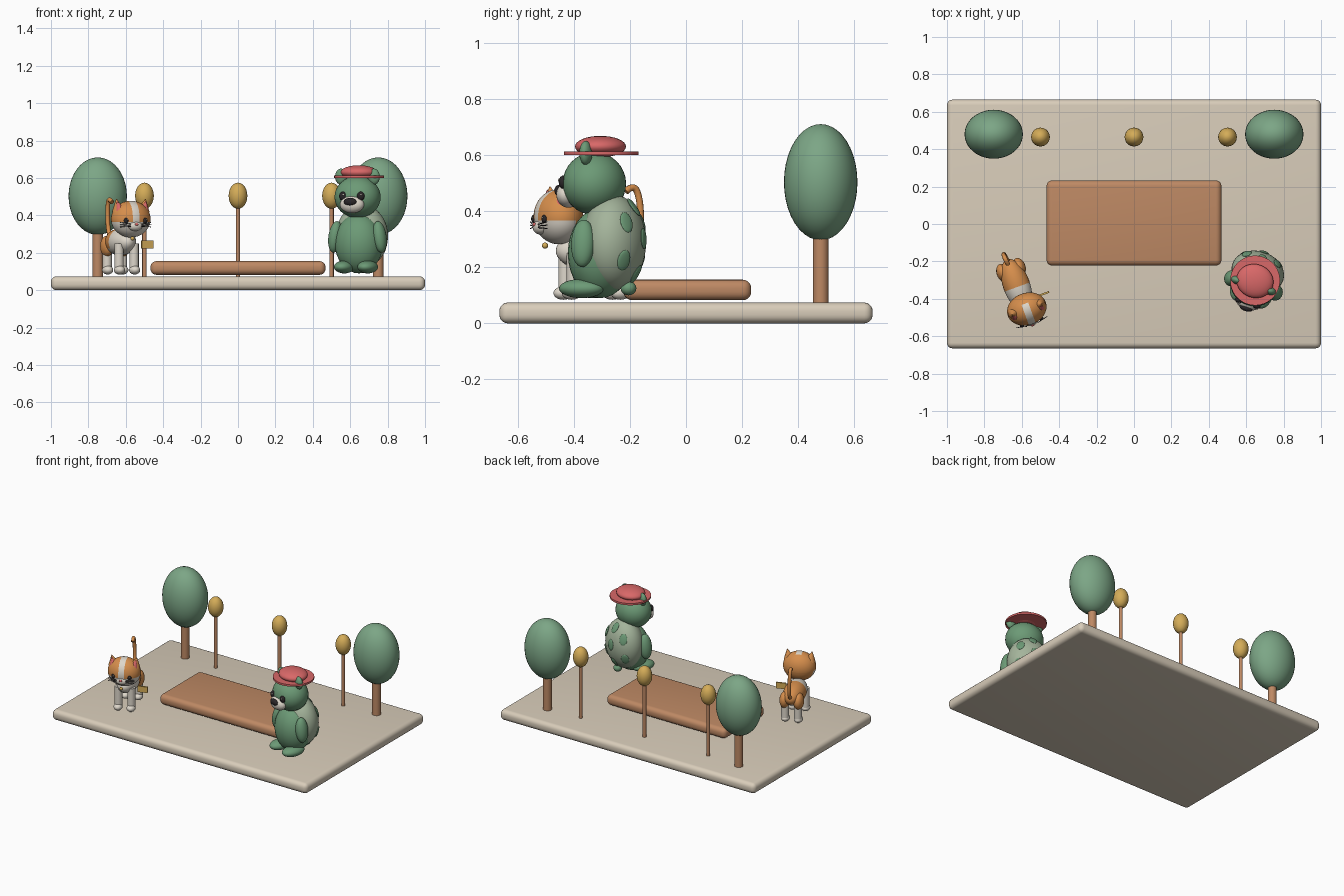
import bpy, bmesh
from math import radians, sin, cos
from mathutils import Matrix, Vector, Euler

old = bpy.data.objects.get("Cube")
if old:
    bpy.data.objects.remove(old)


def material(name, rgb):
    lin = [(c / 255 / 12.92 if c < 11 else ((c / 255 + 0.055) / 1.055) ** 2.4) for c in rgb]
    m = bpy.data.materials.new(name)
    m.use_nodes = True
    m.diffuse_color = (*lin, 1)
    m.node_tree.nodes["Principled BSDF"].inputs["Base Color"].default_value = (*lin, 1)
    return m


STONE = material("stone cream", (217, 205, 186))
WOOD = material("warm wood", (190, 137, 100))
LEAF = material("leaf green", (124, 166, 134))
COAT = material("bear green", (108, 154, 118))
SAGE = material("pale sage", (164, 180, 155))
RED = material("coral red", (217, 104, 104))
GOLD = material("gold", (212, 172, 88))
ORANGE = material("ginger", (214, 142, 76))
CREAM = material("soft cream", (222, 215, 203))
DARK = material("near black", (42, 38, 40))
WORLD = Matrix()


def finish(name, bm, mats, matrix=WORLD):
    me = bpy.data.meshes.new(name)
    bmesh.ops.transform(bm, matrix=matrix, verts=bm.verts)
    bm.to_mesh(me)
    bm.free()
    for m in mats:
        me.materials.append(m)
    ob = bpy.data.objects.new(name, me)
    bpy.context.collection.objects.link(ob)
    bpy.ops.object.select_all(action='DESELECT')
    ob.select_set(True)
    bpy.context.view_layer.objects.active = ob
    bpy.ops.object.shade_smooth_by_angle(angle=radians(40))
    return ob


def place(loc, scale=(1, 1, 1), rot=(0, 0, 0)):
    return Matrix.LocRotScale(Vector(loc), Euler(rot), Vector(scale))


def ball(name, mat, loc, radii, frame=WORLD, rot=(0, 0, 0), seg=32):
    bm = bmesh.new()
    bmesh.ops.create_uvsphere(bm, u_segments=seg, v_segments=seg // 2, radius=1)
    return finish(name, bm, [mat], frame @ place(loc, radii, rot))


def patched_ball(name, mats, loc, radii, frame, cuts, is_second):
    """Ellipsoid cut along planes, with the second colour chosen by a rule."""
    bm = bmesh.new()
    bmesh.ops.create_uvsphere(bm, u_segments=40, v_segments=24, radius=1)
    bmesh.ops.transform(bm, matrix=place((0, 0, 0), radii), verts=bm.verts)
    for axis, offset in cuts:
        normal = Vector([float(i == axis) for i in range(3)])
        bmesh.ops.bisect_plane(bm, geom=bm.verts[:] + bm.edges[:] + bm.faces[:],
                               plane_co=normal * offset, plane_no=normal)
    for f in bm.faces:
        f.material_index = int(is_second(f.calc_center_median()))
    return finish(name, bm, mats, frame @ place(loc))


def rod(name, mat, a, b, r1, r2=None, frame=WORLD, seg=24):
    a, b = Vector(a), Vector(b)
    bm = bmesh.new()
    bmesh.ops.create_cone(bm, cap_ends=True, segments=seg, radius1=r1,
                          radius2=r1 if r2 is None else r2, depth=(b - a).length)
    turn = (b - a).to_track_quat('Z', 'Y').to_matrix().to_4x4()
    return finish(name, bm, [mat], frame @ Matrix.Translation((a + b) / 2) @ turn)


def slab(name, mat, loc, size, bevel, frame=WORLD):
    bm = bmesh.new()
    bmesh.ops.create_cube(bm, size=1)
    bmesh.ops.transform(bm, matrix=place((0, 0, 0), size), verts=bm.verts)
    if bevel:
        bmesh.ops.bevel(bm, geom=bm.edges[:], offset=bevel, segments=5,
                        profile=0.5, affect='EDGES')
    return finish(name, bm, [mat], frame @ place(loc))


SIDES = (("left", 1), ("right", -1))

# Ground and central platform
slab("ground_plate", STONE, (0, 0, 0.037), (2, 1.33, 0.074), 0.03)
slab("central_platform", WOOD, (0, 0.005, 0.119), (0.935, 0.455, 0.073), 0.03)

# Trees
for side, s in SIDES:
    rod(side + "_tree_trunk", WOOD, (0.75 * s, 0.48, 0.07), (0.75 * s, 0.48, 0.34), 0.028)
    ball(side + "_tree_crown", LEAF, (0.75 * s, 0.48, 0.503), (0.156, 0.131, 0.207), seg=40)

# Lamps
for name, x in (("left", 0.5), ("middle", 0), ("right", -0.5)):
    rod(name + "_lamp_post", WOOD, (x, 0.465, 0.07), (x, 0.465, 0.45), 0.012)
    ball(name + "_lamp_globe", GOLD, (x, 0.465, 0.505), (0.05, 0.05, 0.07))

# Bear with a shell and hat, turned a little to its right
bear = Matrix.Translation((0.648, -0.3, 0)) @ Matrix.Rotation(radians(-18), 4, 'Z')
ball("bear_body", COAT, (0, -0.005, 0.25), (0.13, 0.115, 0.16), bear)
ball("bear_head", COAT, (0, -0.028, 0.498), (0.125, 0.112, 0.112), bear)
shell_mid, shell_size = Vector((0, 0.045, 0.288)), Vector((0.143, 0.112, 0.17))
ball("bear_shell", SAGE, shell_mid, shell_size, bear, seg=40)
for i, (turn, lift) in enumerate(((0, 5), (42, 25), (-42, 25), (48, -22), (-48, -22),
                                  (0, 48), (0, -42))):
    t, l = radians(turn), radians(lift)
    d = Vector((sin(t) * cos(l), cos(t) * cos(l), sin(l)))
    pos = shell_mid + d * shell_size
    normal = Vector([d[k] / shell_size[k] for k in range(3)])
    rot = normal.to_track_quat('Z', 'Y').to_euler()
    ball(f"shell_spot_{i + 1}", COAT, pos, (0.026, 0.038, 0.007), bear, rot, 20)
for side, s in SIDES:
    ball(side + "_bear_arm", COAT, (0.125 * s, -0.03, 0.285), (0.036, 0.043, 0.085), bear,
         (0, radians(-8 * s), 0))
    ball(side + "_bear_foot", COAT, (0.066 * s, -0.055, 0.124), (0.052, 0.082, 0.034), bear)
    ball(side + "_bear_ear", COAT, (0.092 * s, -0.03, 0.607), (0.033, 0.022, 0.043), bear)
    ball(side + "_bear_eye", DARK, (0.05 * s, -0.128, 0.503), (0.021, 0.016, 0.024), bear, seg=20)
    ball(side + "_bear_eye_glint", CREAM, (0.05 * s + 0.007, -0.142, 0.511),
         (0.005, 0.004, 0.005), bear, seg=12)
ball("bear_muzzle", CREAM, (0, -0.125, 0.458), (0.067, 0.04, 0.046), bear)
ball("bear_nose", DARK, (0, -0.158, 0.473), (0.036, 0.016, 0.021), bear, seg=20)
ball("bear_tail", COAT, (0, 0.1, 0.125), (0.028, 0.028, 0.025), bear)
rod("hat_brim", RED, (0, -0.002, 0.6), (0, -0.002, 0.613), 0.133, frame=bear, seg=48)
ball("hat_crown", RED, (0, -0.005, 0.63), (0.1, 0.09, 0.038), bear)

# Cat, turned a little to its left
cat = Matrix.Translation((-0.625, -0.335, 0)) @ Matrix.Rotation(radians(20), 4, 'Z')
patched_ball("cat_body", [ORANGE, CREAM], (0, 0.01, 0.258), (0.072, 0.145, 0.072), cat,
             ((1, -0.012), (2, -0.035)), lambda c: c.y < -0.012 or c.z < -0.035)
for end, y in (("front", -0.085), ("rear", 0.1)):
    for side, s in SIDES:
        leg = f"{end}_{side}_cat_"
        rod(leg + "leg", CREAM, (0.043 * s, y, 0.11), (0.043 * s, y, 0.25), 0.025, frame=cat)
        ball(leg + "paw", CREAM, (0.043 * s, y - 0.008, 0.108), (0.029, 0.036, 0.024), cat)
        if end == "rear":
            ball(leg + "haunch", ORANGE, (0.046 * s, y - 0.005, 0.235),
                 (0.034, 0.05, 0.056), cat)

# Cat head with painted mask
head = cat @ Matrix.Translation((0.008, -0.13, 0.38))
patched_ball("cat_head", [ORANGE, CREAM], (0, 0, 0), (0.108, 0.086, 0.098), head,
             ((0, -0.019), (0, 0.019), (1, 0.03), (2, -0.014)),
             lambda c: c.y < 0.03 and (c.z < -0.014 or abs(c.x) < 0.019))
ball("cat_muzzle", CREAM, (0, -0.07, -0.037), (0.04, 0.024, 0.026), head)
ball("cat_nose", RED, (0, -0.092, -0.028), (0.01, 0.006, 0.007), head, seg=16)
for side, s in SIDES:
    rod(side + "_cat_ear", ORANGE, (0.07 * s, 0, 0.045), (0.083 * s, -0.002, 0.107),
        0.035, 0.002, head)
    rod(side + "_cat_inner_ear", RED, (0.069 * s, -0.015, 0.048), (0.082 * s, -0.012, 0.096),
        0.025, 0.001, head)
    ball(side + "_cat_eye", DARK, (0.054 * s, -0.074, -0.008), (0.013, 0.009, 0.015), head, seg=20)
    ball(side + "_cat_eye_glint", CREAM, (0.054 * s + 0.004, -0.082, -0.003),
         (0.003, 0.003, 0.003), head, seg=12)
    for i in range(3):
        tilt = 0.012 * (i - 1)
        rod(f"{side}_cat_whisker_{i + 1}", DARK, (0.03 * s, -0.088, -0.033 + tilt * 0.5),
            (0.088 * s, -0.075, -0.03 + tilt), 0.0018, frame=head, seg=8)
ball("cat_bell", GOLD, (0, -0.178, 0.277), (0.011, 0.011, 0.011), cat, seg=16)

# Cat tail as a swept curve
curve = bpy.data.curves.new("cat_tail", 'CURVE')
curve.dimensions = '3D'
curve.bevel_depth = 0.012
curve.bevel_resolution = 3
curve.use_fill_caps = True
spline = curve.splines.new('NURBS')
path = ((0, 0.13, 0.27), (-0.005, 0.18, 0.29), (-0.008, 0.19, 0.37),
        (-0.01, 0.185, 0.45), (-0.01, 0.165, 0.5), (-0.005, 0.13, 0.47))
spline.points.add(len(path) - 1)
for point, co in zip(spline.points, path):
    point.co = (*(cat @ Vector(co)), 1)
spline.use_endpoint_u = True
curve.materials.append(ORANGE)
bpy.context.collection.objects.link(bpy.data.objects.new("cat_tail", curve))

# Small tag beside the cat
slab("cat_tag", GOLD, (0.118, -0.085, 0.245), (0.066, 0.01, 0.042), 0, cat)
